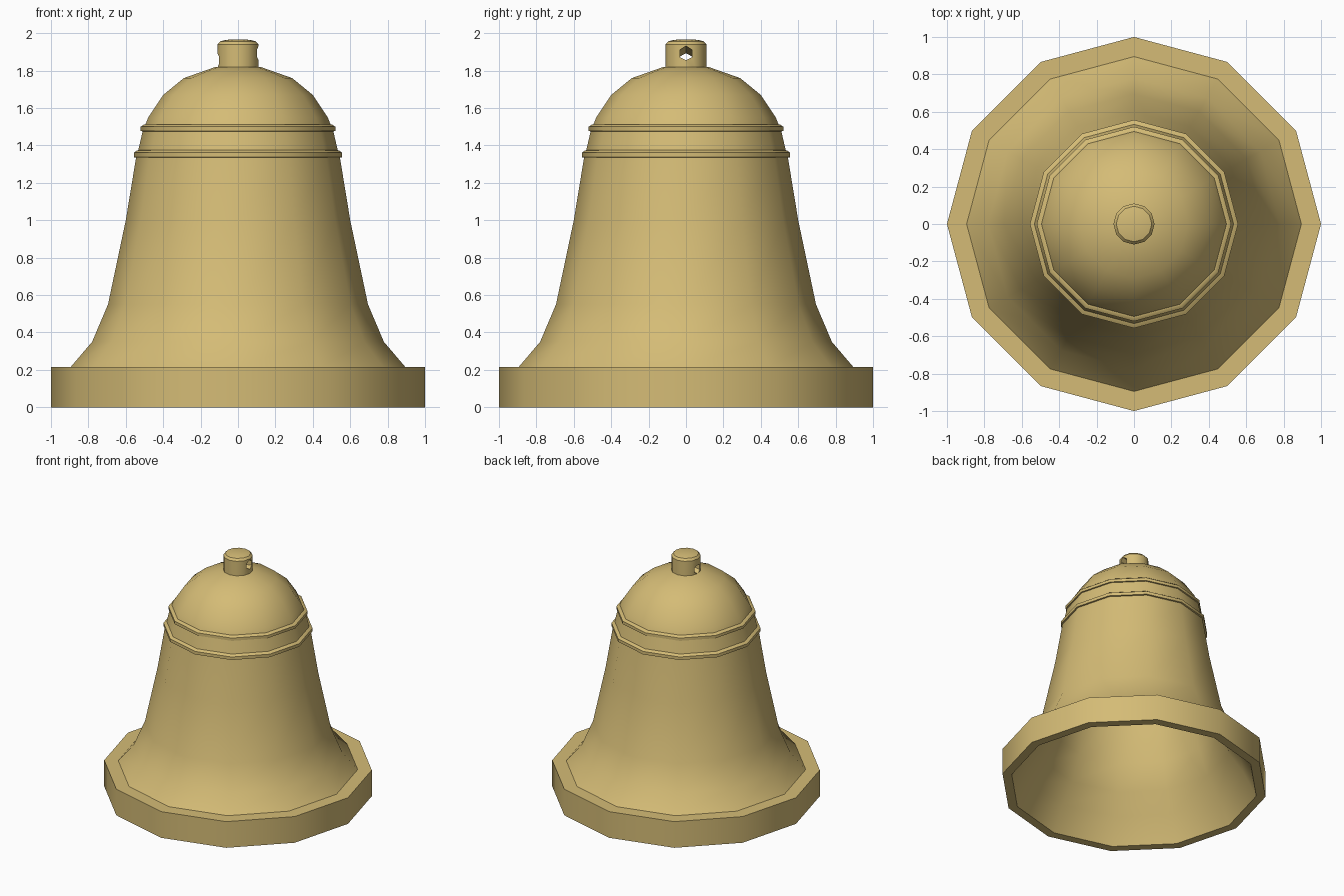
import bpy, bmesh, math
from mathutils import Matrix

if "Cube" in bpy.data.objects:
    bpy.data.objects.remove(bpy.data.objects["Cube"])

brass = bpy.data.materials.new("brass")
brass.diffuse_color = (0.66, 0.50, 0.18, 1)
brass.use_nodes = True
brass.node_tree.nodes["Principled BSDF"].inputs["Base Color"].default_value = brass.diffuse_color


def lathe(name, profile, sides=12):
    """Spin a (radius, height) profile around z; radius 0 becomes a pole."""
    bm = bmesh.new()
    rings = []
    for r, z in profile:
        if r == 0:
            rings.append([bm.verts.new((0, 0, z))] * sides)
        else:
            rings.append([bm.verts.new((r * math.cos(math.tau * i / sides),
                                        r * math.sin(math.tau * i / sides), z))
                          for i in range(sides)])
    for a, b in zip(rings, rings[1:]):
        for i in range(sides):
            j = (i + 1) % sides
            bm.faces.new(list(dict.fromkeys((a[i], a[j], b[j], b[i]))))
    bmesh.ops.recalc_face_normals(bm, faces=bm.faces)
    me = bpy.data.meshes.new(name)
    bm.to_mesh(me)
    bm.free()
    ob = bpy.data.objects.new(name, me)
    bpy.context.collection.objects.link(ob)
    me.materials.append(brass)
    return ob


def smooth(ob):
    bpy.ops.object.select_all(action='DESELECT')
    ob.select_set(True)
    bpy.context.view_layer.objects.active = ob
    bpy.ops.object.shade_smooth_by_angle(angle=math.radians(35))


# Hollow bell: inside from crown to mouth, then rim, waist, two bands and dome
inside = [(0, 1.76), (0.25, 1.70), (0.35, 1.61), (0.44, 1.47), (0.48, 1.34),
          (0.54, 1.0), (0.635, 0.55), (0.72, 0.35), (0.83, 0.20), (0.93, 0)]
waist = [(1, 0), (1, 0.215), (0.895, 0.215), (0.78, 0.35), (0.695, 0.55),
         (0.60, 1.0), (0.545, 1.335)]
bands = [(0.557, 1.337), (0.557, 1.362), (0.54, 1.373), (0.533, 1.375),
         (0.51, 1.475), (0.52, 1.477), (0.52, 1.50), (0.505, 1.511), (0.495, 1.512)]
dome = [(0.48, 1.55), (0.40, 1.67), (0.29, 1.76), (0.12, 1.82), (0, 1.825)]
smooth(lathe("bell_body", inside + waist + bands + dome))

# Hanging knob on top with a slightly rounded cap
knob = lathe("hanging_knob", [(0, 1.80), (0.11, 1.80), (0.11, 1.94),
                              (0.095, 1.957), (0.06, 1.965), (0, 1.966)])

# Six-sided cord hole, sloping down towards -x
bm = bmesh.new()
bmesh.ops.create_cone(bm, cap_ends=True, segments=6, radius1=0.038, radius2=0.038,
                      depth=0.5,
                      matrix=Matrix.Translation((0, 0, 1.874))
                      @ Matrix.Rotation(math.radians(80), 4, 'Y')
                      @ Matrix.Rotation(math.radians(30), 4, 'Z'))
me = bpy.data.meshes.new("hole_cutter")
bm.to_mesh(me)
bm.free()
me.materials.append(brass)
cutter = bpy.data.objects.new("hole_cutter", me)
bpy.context.collection.objects.link(cutter)
cutter.hide_render = True
cutter.display_type = 'WIRE'

cut = knob.modifiers.new("cord_hole", 'BOOLEAN')
cut.operation = 'DIFFERENCE'
cut.solver = 'EXACT'
cut.object = cutter
bpy.context.view_layer.objects.active = knob
bpy.ops.object.modifier_apply(modifier=cut.name)
bpy.data.objects.remove(cutter)
smooth(knob)
